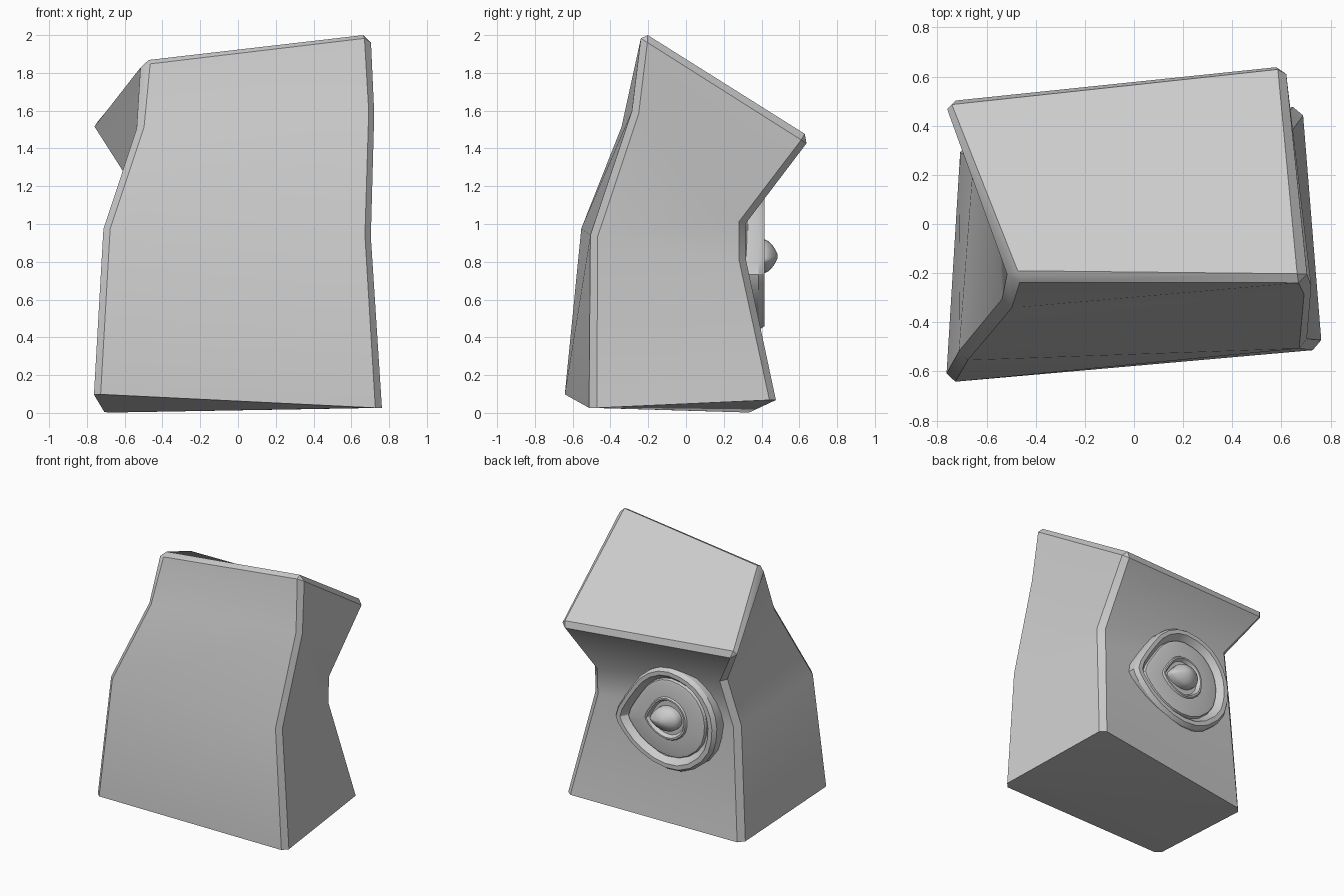
import bpy, bmesh, math
from mathutils import Vector

if "Cube" in bpy.data.objects:
    bpy.data.objects.remove(bpy.data.objects["Cube"])


def finish(bm, name, angle):
    bmesh.ops.recalc_face_normals(bm, faces=bm.faces)
    me = bpy.data.meshes.new(name)
    bm.to_mesh(me)
    bm.free()
    ob = bpy.data.objects.new(name, me)
    bpy.context.collection.objects.link(ob)
    bpy.ops.object.select_all(action='DESELECT')
    ob.select_set(True)
    bpy.context.view_layer.objects.active = ob
    bpy.ops.object.shade_smooth_by_angle(angle=math.radians(angle))
    return ob


def loft(bm, rings):
    n = len(rings[0])
    for a, b in zip(rings, rings[1:]):
        for i in range(n):
            j = (i + 1) % n
            bm.faces.new((a[i], a[j], b[j], b[i]))


# Leaning stone body: four slanted rings (front left, front right, back right, back left)
levels = [
    [(-.765, -.645, .10), (.765, -.51, .025), (.685, .48, .07), (-.705, .33, 0)],
    [(-.715, -.555, .98), (.71, -.505, .94), (.562, .318, .81), (-.65, .30, .86)],
    [(-.535, -.34, 1.52), (.73, -.285, 1.60), (.567, .318, 1.00), (-.57, .345, 1.20)],
    [(-.50, -.225, 1.88), (.705, -.235, 2.025), (.62, .665, 1.455), (-.793, .515, 1.53)],
]
bm = bmesh.new()
rings = [[bm.verts.new(p) for p in lv] for lv in levels]
loft(bm, rings)
bm.faces.new(rings[0][::-1])
bm.faces.new(rings[3])
# chamfer the upright corners and the rim of the top
corners = [bm.edges.get((rings[k][i], rings[k + 1][i])) for k in range(3) for i in range(4)]
rim = [bm.edges.get((rings[3][i], rings[3][(i + 1) % 4])) for i in range(4)]
bmesh.ops.bevel(bm, geom=corners + rim, offset=.038, offset_type='OFFSET',
                segments=1, affect='EDGES', clamp_overlap=True)
# fold the underside along its front right to back left diagonal
base = min(bm.faces, key=lambda f: f.calc_center_median().z)
ends = [min(base.verts, key=lambda v: (v.co - Vector(levels[0][i])).length) for i in (1, 3)]
bmesh.ops.connect_verts(bm, verts=ends)
finish(bm, "stone_body", 36)

# Outline of the rounded triangular emblem on the back (x, z)
outline = [(.335, .755), (.21, .965), (.08, 1.135), (-.095, 1.22), (-.285, 1.195),
           (-.415, 1.12), (-.51, .985), (-.538, .81), (-.485, .61), (-.285, .45),
           (-.06, .435), (.16, .53), (.30, .67)]
CX, CZ = -.11, .83


def rounded(pts):
    # corner cutting pass
    out = []
    for a, b in zip(pts, pts[1:] + pts[:1]):
        for t in (.25, .75):
            out.append((a[0] + (b[0] - a[0]) * t, a[1] + (b[1] - a[1]) * t))
    return out


def relief(name, pts, steps, angle, zs=1.0):
    # concentric copies of the outline, each with (scale, y)
    bm = bmesh.new()
    rings = [[bm.verts.new((CX + (x - CX) * s, y, CZ + (z - CZ) * s * zs)) for x, z in pts]
             for s, y in steps]
    loft(bm, rings)
    bm.faces.new(rings[-1])
    return finish(bm, name, angle)


soft = rounded(outline)
# Raised outer rim
relief("outer_rim", soft, [(1, .28), (1, .385), (.95, .415), (.87, .415), (.77, .365)], 30)
# Dished plate with inner socket
relief("dished_plate", soft, [(.78, .35), (.75, .385), (.70, .39), (.42, .395), (.40, .407),
                              (.37, .407), (.33, .38)], 30)
# Bulging centre
relief("centre_bulb", soft, [(.29, .37), (.29, .415), (.26, .435), (.20, .455),
                             (.12, .472), (.04, .484)], 60, .8)
